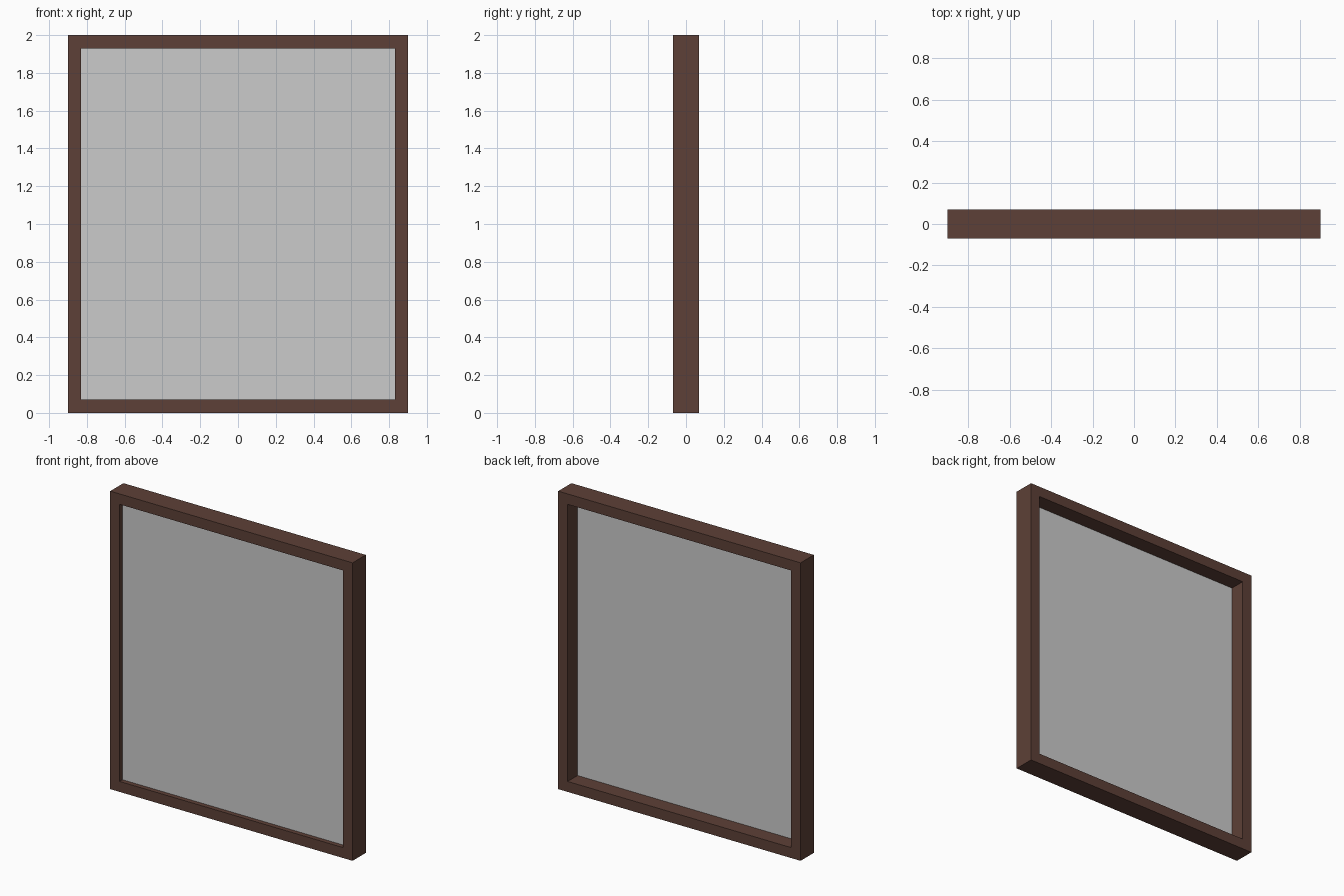
import bpy, bmesh

if "Cube" in bpy.data.objects:
    bpy.data.objects.remove(bpy.data.objects["Cube"])

W, H, D = 1.8, 2.0, 0.14      # outer width, height, depth
B = 0.07                      # border width
PANEL_Y, PANEL_T = -0.037, 0.004


def make_object(name, bm):
    bmesh.ops.recalc_face_normals(bm, faces=bm.faces)
    mesh = bpy.data.meshes.new(name)
    bm.to_mesh(mesh)
    bm.free()
    obj = bpy.data.objects.new(name, mesh)
    bpy.context.collection.objects.link(obj)
    return obj


def rectangle(bm, inset, y):
    x, z0, z1 = W / 2 - inset, inset, H - inset
    return [bm.verts.new((px, y, pz))
            for px, pz in ((-x, z0), (x, z0), (x, z1), (-x, z1))]


# Frame: four-point cross-section carried round the rectangle
bm = bmesh.new()
rings = [rectangle(bm, inset, y) for inset, y in
         ((0, -D / 2), (0, D / 2), (B, D / 2), (B, -D / 2))]
for i in range(4):
    a, b = rings[i], rings[(i + 1) % 4]
    for k in range(4):
        n = (k + 1) % 4
        bm.faces.new((a[k], a[n], b[n], b[k]))
frame = make_object("frame", bm)

wood = bpy.data.materials.new("dark_wood")
wood.diffuse_color = (0.11, 0.051, 0.038, 1)
wood.use_nodes = True
wood.node_tree.nodes["Principled BSDF"].inputs["Base Color"].default_value = wood.diffuse_color
frame.data.materials.append(wood)

# Thin panel set near the front of the opening
bm = bmesh.new()
bmesh.ops.create_cube(bm, size=1)
bmesh.ops.scale(bm, vec=(W - 2 * B, PANEL_T, H - 2 * B), verts=bm.verts)
bmesh.ops.translate(bm, vec=(0, PANEL_Y, H / 2), verts=bm.verts)
make_object("panel", bm)
